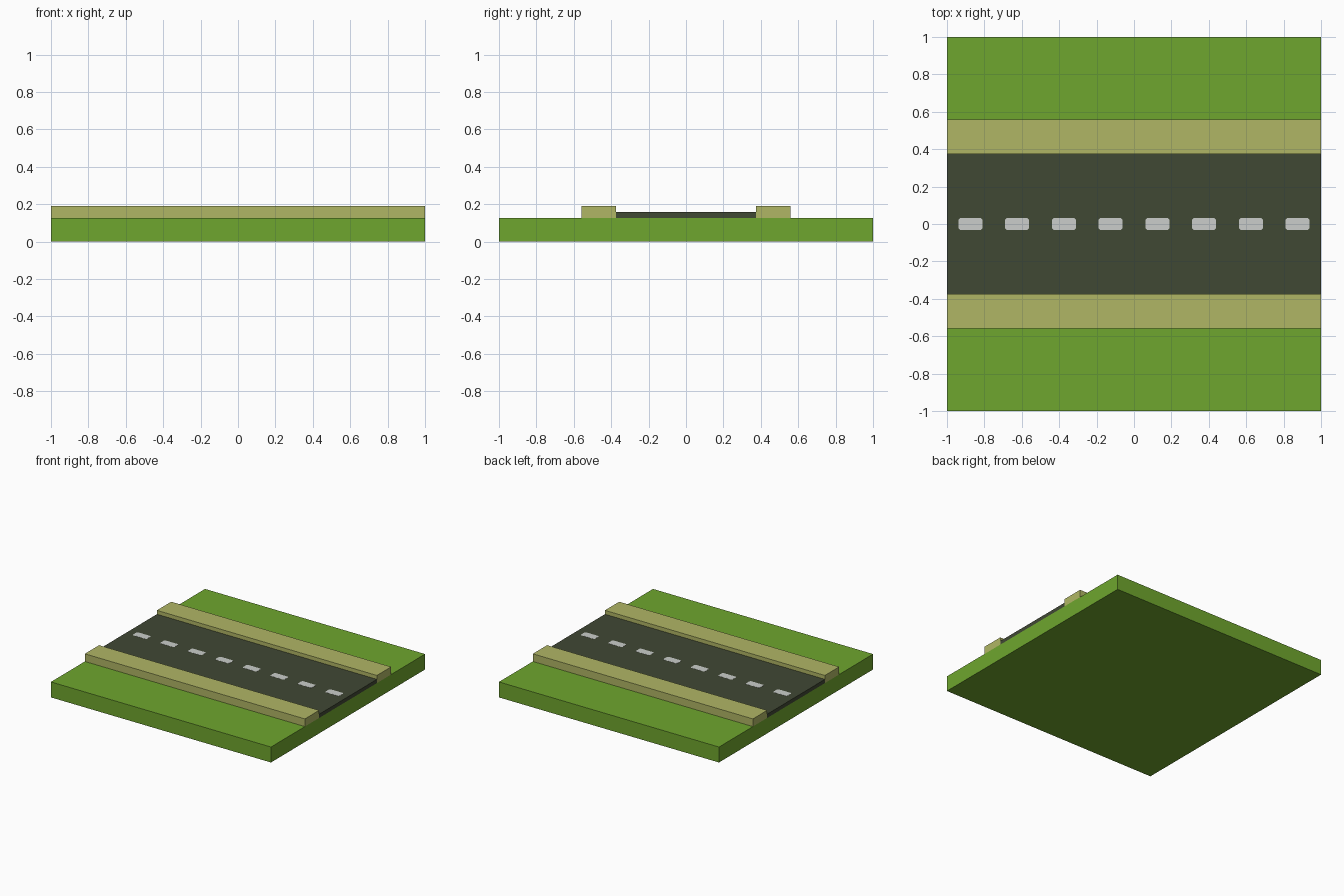
import bpy, bmesh

if "Cube" in bpy.data.objects:
    bpy.data.objects.remove(bpy.data.objects["Cube"])


def srgb(r, g, b):
    def lin(c):
        c /= 255
        return c / 12.92 if c <= 0.04045 else ((c + 0.055) / 1.055) ** 2.4
    return (lin(r), lin(g), lin(b), 1)


def material(name, rgb):
    m = bpy.data.materials.new(name)
    m.diffuse_color = srgb(*rgb)
    m.use_nodes = True
    m.node_tree.nodes["Principled BSDF"].inputs["Base Color"].default_value = m.diffuse_color
    return m


grass = material("grass green", (111, 166, 46))
sand = material("pavement sand", (176, 182, 101))
asphalt = material("asphalt", (64, 72, 52))
paint = material("line paint", (203, 206, 203))


def slab(name, outline, z0, z1, mat):
    """Extrude a flat outline from z0 up to z1."""
    bm = bmesh.new()
    face = bm.faces.new([bm.verts.new((x, y, z0)) for x, y in outline])
    ext = bmesh.ops.extrude_face_region(bm, geom=[face], use_keep_orig=True)
    top = [v for v in ext["geom"] if isinstance(v, bmesh.types.BMVert)]
    bmesh.ops.translate(bm, verts=top, vec=(0, 0, z1 - z0))
    bmesh.ops.recalc_face_normals(bm, faces=bm.faces)
    me = bpy.data.meshes.new(name)
    bm.to_mesh(me)
    bm.free()
    me.materials.append(mat)
    ob = bpy.data.objects.new(name, me)
    bpy.context.collection.objects.link(ob)
    return ob


def rect(x0, x1, y0, y1):
    return [(x0, y0), (x1, y0), (x1, y1), (x0, y1)]


def chamfered(cx, w, h, c):
    corners = []
    for sx, sy, flip in ((-1, -1, 0), (1, -1, 1), (1, 1, 0), (-1, 1, 1)):
        pair = [(cx + sx * w, sy * (h - c)), (cx + sx * (w - c), sy * h)]
        corners += pair[::-1] if flip else pair
    return corners


BASE, ROAD, WALK = 0.127, 0.158, 0.19

# Ground and road
slab("grass_base", rect(-1, 1, -1, 1), 0, BASE, grass)
slab("road", rect(-1, 1, -0.375, 0.375), BASE, ROAD, asphalt)

# Raised pavements on both sides
slab("pavement_front", rect(-1, 1, -0.56, -0.375), BASE, WALK, sand)
slab("pavement_back", rect(-1, 1, 0.375, 0.56), BASE, WALK, sand)

# Dashed centre line
for i in range(8):
    slab(f"lane_dash_{i + 1}", chamfered(-0.875 + 0.25 * i, 0.064, 0.032, 0.009),
         ROAD, ROAD + 0.001, paint)
